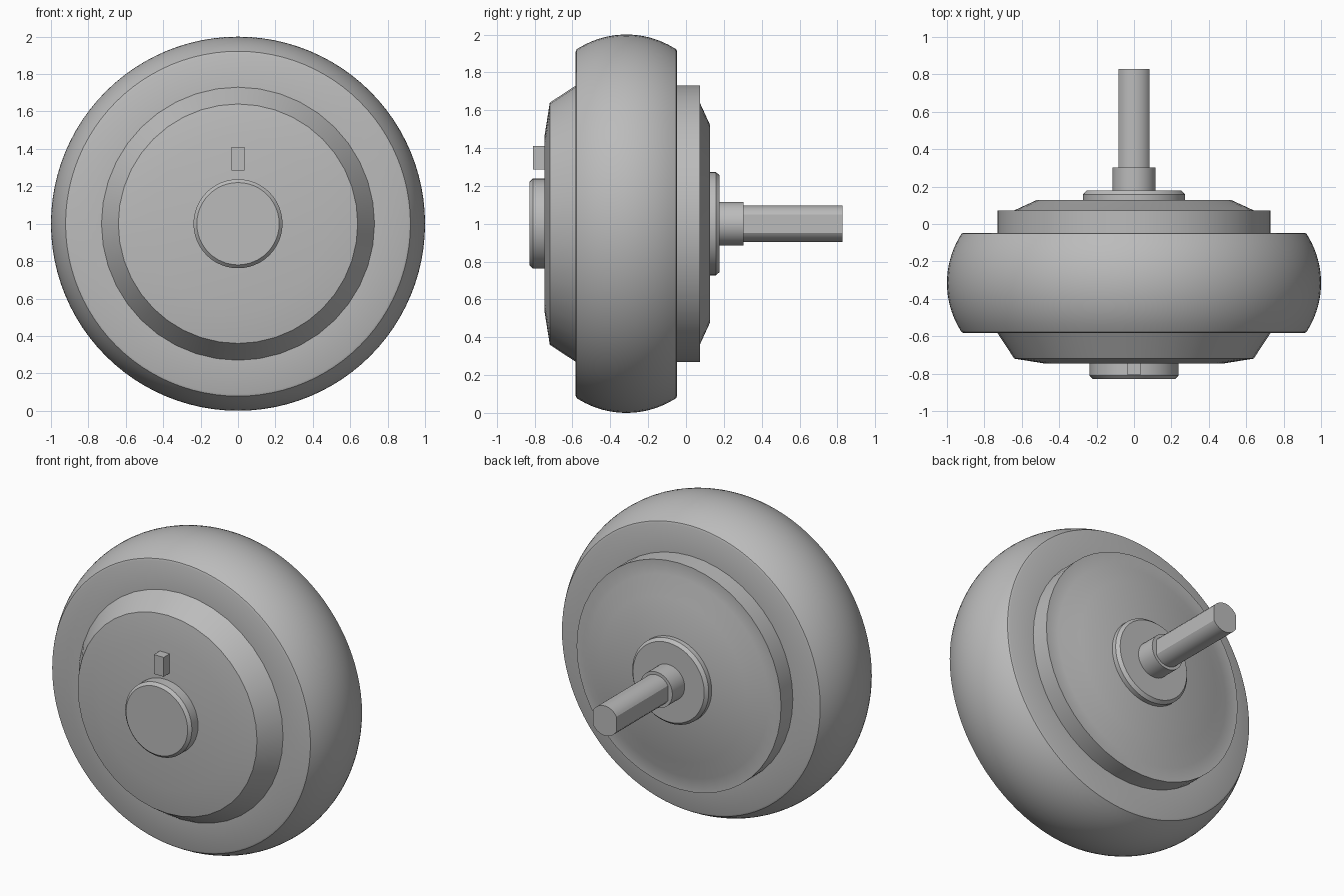
import bpy, bmesh, math

if "Cube" in bpy.data.objects:
    bpy.data.objects.remove(bpy.data.objects["Cube"])

grey = bpy.data.materials.new("neutral grey")
grey.diffuse_color = (0.5, 0.5, 0.5, 1)
grey.use_nodes = True
grey.node_tree.nodes["Principled BSDF"].inputs["Base Color"].default_value = grey.diffuse_color


def finish(name, bm, angle=30):
    """Turn a bmesh into a named, shaded object centred on the axle height."""
    bmesh.ops.recalc_face_normals(bm, faces=bm.faces)
    mesh = bpy.data.meshes.new(name)
    bm.to_mesh(mesh)
    bm.free()
    mesh.materials.append(grey)
    ob = bpy.data.objects.new(name, mesh)
    bpy.context.collection.objects.link(ob)
    ob.location.z = 1
    bpy.ops.object.select_all(action='DESELECT')
    ob.select_set(True)
    bpy.context.view_layer.objects.active = ob
    bpy.ops.object.shade_smooth_by_angle(angle=math.radians(angle))
    return ob


def lathe(profile, segments, flat=None):
    """Spin (radius, y) points about the y axis; flat clamps x to make flats."""
    bm = bmesh.new()
    rings = []
    for r, y in profile:
        if r == 0:
            rings.append([bm.verts.new((0, y, 0))] * segments)
            continue
        ring = []
        for i in range(segments):
            a = 2 * math.pi * i / segments
            x, z = r * math.sin(a), r * math.cos(a)
            if flat:
                x = max(-flat, min(flat, x))
            ring.append(bm.verts.new((x, y, z)))
        rings.append(ring)
    for a, b in zip(rings, rings[1:]):
        for i in range(segments):
            j = (i + 1) % segments
            corners = dict.fromkeys((a[i], a[j], b[j], b[i]))
            bm.faces.new(list(corners))
    return bm


# Tyre: flat side walls, rounded shoulders and a crowned tread
mid, half, crown = -0.315, 0.25, 0.07
radius = (half ** 2 + crown ** 2) / (2 * crown)
tread = []
for i in range(17):
    dy = half * (i / 8 - 1)
    tread.append((1 - radius + math.sqrt(radius ** 2 - dy ** 2), mid + dy))
tyre = [(0, -0.583), (0.7, -0.583), (0.91, -0.583), (0.922, -0.578)] + tread \
    + [(0.922, -0.052), (0.91, -0.047), (0.7, -0.047), (0, -0.047)]
finish("tyre", lathe(tyre, 96), 35)

# Front hub cover: chamfered rim with a shallow domed face
finish("front_hub", lathe([(0, -0.5), (0.73, -0.5), (0.73, -0.583), (0.64, -0.72),
                           (0.47, -0.747), (0, -0.747)], 40))

# Rear hub drum and its raised cover
finish("rear_hub", lathe([(0, -0.1), (0.73, -0.1), (0.73, 0.02), (0.73, 0.073),
                          (0.64, 0.073), (0.52, 0.128), (0, 0.128)], 48))

# Front axle cap and rear washer, both with a chamfered rim
finish("front_cap", lathe([(0, -0.7), (0.238, -0.7), (0.238, -0.81),
                           (0.22, -0.828), (0, -0.828)], 48))
finish("rear_washer", lathe([(0, 0.1), (0.273, 0.1), (0.273, 0.158),
                             (0.255, 0.178), (0, 0.178)], 48))

# Axle collar and the shaft with two side flats
finish("axle_collar", lathe([(0, 0.15), (0.115, 0.15), (0.115, 0.303), (0, 0.303)], 40))
finish("axle_shaft", lathe([(0, 0.28), (0.096, 0.28), (0.096, 0.828), (0, 0.828)],
                           48, flat=0.083), 22)

# Valve block on the front cover
bm = bmesh.new()
bmesh.ops.create_cube(bm, size=1)
bmesh.ops.scale(bm, vec=(0.07, 0.09, 0.125), verts=bm.verts)
bmesh.ops.translate(bm, vec=(0, -0.763, 0.348), verts=bm.verts)
finish("valve_block", bm)
